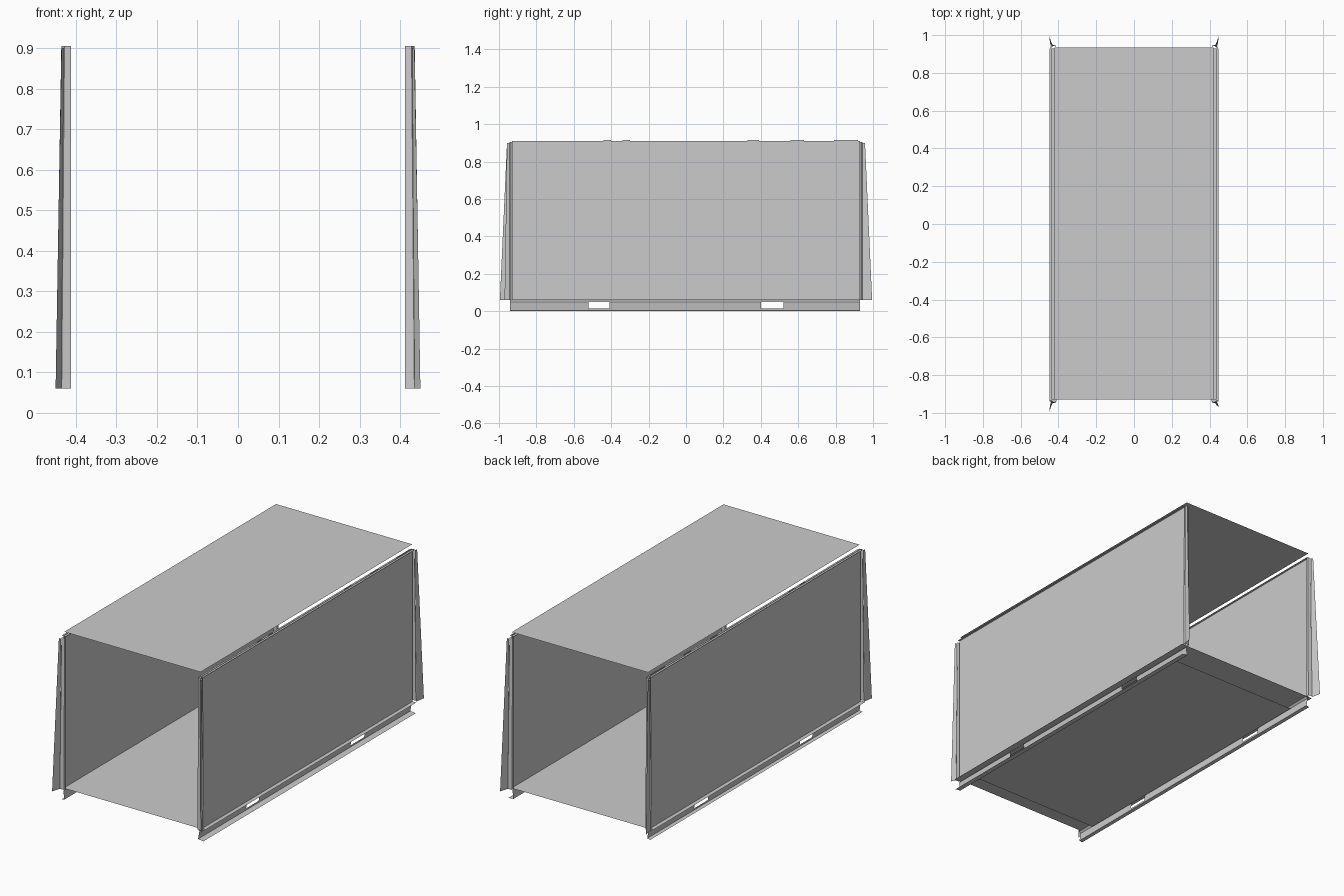
import bpy, bmesh

if "Cube" in bpy.data.objects:
    bpy.data.objects.remove(bpy.data.objects["Cube"])

WALL_X, END_Y = 0.42, 0.93


def make(name, faces):
    """Build one sheet-metal object from a list of polygons."""
    bm = bmesh.new()
    for f in faces:
        bm.faces.new([bm.verts.new(p) for p in f])
    bmesh.ops.remove_doubles(bm, verts=bm.verts, dist=0.0005)
    me = bpy.data.meshes.new(name)
    bm.to_mesh(me)
    bm.free()
    ob = bpy.data.objects.new(name, me)
    bpy.context.collection.objects.link(ob)
    return ob


def flat(x, y0, y1, z):
    return [(-x, y0, z), (x, y0, z), (x, y1, z), (-x, y1, z)]


def strip(profile, y0, y1):
    """Extrude an open x-z profile along the length."""
    return [[(a[0], y0, a[1]), (a[0], y1, a[1]), (b[0], y1, b[1]), (b[0], y0, b[1])]
            for a, b in zip(profile, profile[1:])]


def loft(low, high, z0, z1):
    """Folded upright sheet between a bottom and a top x-y profile."""
    n = len(low)
    return [[(*low[i], z0), (*low[i + 1], z0), (*high[i + 1], z1), (*high[i], z1)]
            for i in range(n - 1)]


# Roof, floor and underside panels
make("roof", [flat(WALL_X, -0.93, 0.935, 0.933)])
make("floor", [flat(WALL_X, -END_Y, END_Y, 0.06)])
make("underside", [flat(0.41, -0.83, 0.80, 0.04)])

for side, tag in ((-1, "left"), (1, "right")):
    # Side wall sheet
    wall = [(side * 0.425, 0.06), (side * 0.425, 0.91)]
    make(tag + "_wall", strip(wall, -END_Y, END_Y))

    # Top flange with raised tabs
    make(tag + "_top_rail", strip([(side * 0.412, 0.908), (side * 0.437, 0.908)], -END_Y, END_Y))
    tabs = []
    for y0, y1 in ((-0.44, -0.40), (-0.34, -0.30), (0.33, 0.39), (0.56, 0.63), (0.79, 0.92)):
        tabs += strip([(side * 0.425, 0.908), (side * 0.425, 0.915)], y0, y1)
    make(tag + "_top_tabs", tabs)

    # Bottom rail with fork pocket openings
    out = 0.445 if side > 0 else 0.43
    lower = [(side * out, 0.0), (side * 0.412, 0.004), (side * 0.414, 0.015)]
    upper = [(side * 0.414, 0.015), (side * 0.42, 0.05)]
    rail = strip(lower, -0.94, END_Y)
    rail += strip([(side * 0.42, 0.05), (side * 0.41, 0.06), (side * 0.448, 0.06)], -0.94, END_Y)
    for y0, y1 in ((-0.94, -0.52), (-0.41, 0.40), (0.52, END_Y)):
        rail += strip(upper, y0, y1)
    make(tag + "_bottom_rail", rail)

    # Folded corner posts and tapering hinge fins at both ends
    for end, etag in ((-1, "front"), (1, "back")):
        def at(pts):
            return [(side * x, end * y) for x, y in pts]
        post = [(0.425, 0.92), (0.412, 0.93), (0.412, 0.945), (0.435, 0.948), (0.445, 0.935)]
        post_top = [(0.425, 0.92), (0.412, 0.93), (0.412, 0.94), (0.428, 0.943), (0.435, 0.935)]
        make(f"{etag}_{tag}_post", loft(at(post), at(post_top), 0.06, 0.905))
        reach = 0.995 if side < 0 or end > 0 else 0.97
        fin = [(0.435, 0.945), (0.45, reach), (0.442, 0.945)]
        fin_top = [(0.43, 0.945), (0.435, 0.957), (0.436, 0.945)]
        make(f"{etag}_{tag}_fin", loft(at(fin), at(fin_top), 0.06, 0.90))
